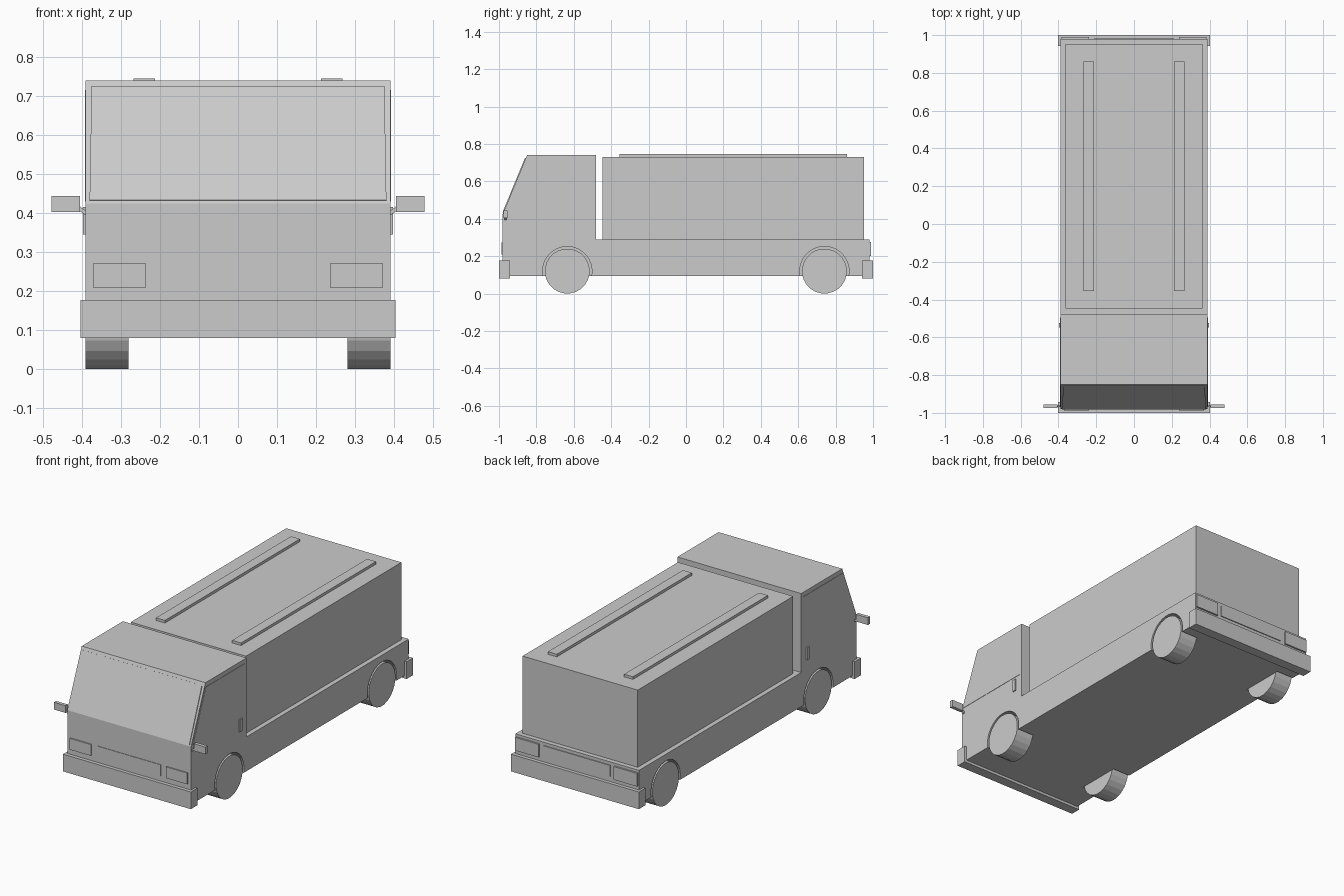
import bpy
import bmesh
import math
from mathutils import Vector

cube = bpy.data.objects.get("Cube")
if cube:
    bpy.data.objects.remove(cube, do_unlink=True)

paint = bpy.data.materials.new("plain grey")
paint.use_nodes = True
GREY = (0.6, 0.6, 0.6, 1)
paint.diffuse_color = GREY
paint.node_tree.nodes["Principled BSDF"].inputs["Base Color"].default_value = GREY


def finish(name, bm):
    bmesh.ops.recalc_face_normals(bm, faces=bm.faces)
    mesh = bpy.data.meshes.new(name)
    bm.to_mesh(mesh)
    bm.free()
    mesh.materials.append(paint)
    obj = bpy.data.objects.new(name, mesh)
    bpy.context.collection.objects.link(obj)
    return obj


def box(name, x, y, z):
    bm = bmesh.new()
    bmesh.ops.create_cube(bm, size=1)
    for v in bm.verts:
        v.co = [lo + (c + 0.5) * (hi - lo) for c, (lo, hi) in zip(v.co, (x, y, z))]
    return finish(name, bm)


def prism(name, points, depth):
    """Extrude a flat polygon along the depth vector."""
    bm = bmesh.new()
    face = bm.faces.new([bm.verts.new(p) for p in points])
    new = bmesh.ops.extrude_face_region(bm, geom=[face])["geom"]
    bmesh.ops.translate(bm, vec=Vector(depth), verts=[e for e in new if isinstance(e, bmesh.types.BMVert)])
    return finish(name, bm)


def disc(name, x0, x1, y, radius, sides):
    ring = [(x0, y + radius * math.cos(a), 0.12 + radius * math.sin(a))
            for a in (math.tau * (i + 0.5) / sides for i in range(sides))]
    return prism(name, ring, (x1 - x0, 0, 0))


def span(side, a, b):
    return tuple(sorted((side * a, side * b)))


# Cab and chassis in one side profile
W = 0.39
profile = [(-0.98, 0.095), (-0.98, 0.425), (-0.85, 0.74), (-0.48, 0.74),
           (-0.48, 0.29), (0.98, 0.29), (0.98, 0.095)]
body = prism("cab_and_chassis", [(-W, y, z) for y, z in profile], (2 * W, 0, 0))

# Wheels with cut arches
for side, label in ((1, "left"), (-1, "right")):
    for y, end in ((-0.635, "front"), (0.74, "rear")):
        cutter = disc("arch_cutter", side * 0.28, side * 0.45, y, 0.132, 32)
        cutter.hide_render = True
        cutter.hide_set(True)
        cut = body.modifiers.new("arch", "BOOLEAN")
        cut.object = cutter
        cut.solver = "EXACT"
        wheel = disc(f"{end}_{label}_wheel", side * 0.28, side * 0.39, y, 0.12, 24)

# Cargo box and roof rails
box("cargo_box", (-0.363, 0.363), (-0.447, 0.953), (0.285, 0.73))
for side, label in ((1, "left"), (-1, "right")):
    box(f"{label}_roof_rail", span(side, 0.212, 0.268), (-0.355, 0.86), (0.725, 0.745))

# Windscreen plate lying on the slope
low, high = Vector((0, -0.977, 0.432)), Vector((0, -0.857, 0.723))
prism("windscreen", [low + Vector((-0.38, 0, 0)), low + Vector((0.38, 0, 0)),
                     high + Vector((0.375, 0, 0)), high + Vector((-0.375, 0, 0))],
      (0, -0.004, 0.002))

for side, label in ((1, "left"), (-1, "right")):
    # Side window, door handle and mirror
    window = [(-0.965, 0.43), (-0.85, 0.715), (-0.495, 0.715), (-0.495, 0.43)]
    prism(f"{label}_window", [(side * W, y, z) for y, z in window], (side * 0.002, 0, 0))
    box(f"{label}_door_handle", span(side, 0.385, 0.397), (-0.547, -0.525), (0.345, 0.415))
    box(f"{label}_mirror", span(side, 0.404, 0.478), (-0.975, -0.955), (0.403, 0.444))
    arm = [(0.385, 0.39), (0.385, 0.403), (0.405, 0.417), (0.405, 0.405)]
    prism(f"{label}_mirror_arm", [(side * x, -0.97, z) for x, z in arm], (0, 0.01, 0))
    # Lamps
    box(f"{label}_headlight", span(side, 0.237, 0.37), (-0.987, -0.97), (0.208, 0.272))
    box(f"{label}_tail_light", span(side, 0.237, 0.385), (0.97, 0.99), (0.2, 0.275))

# Grille, rear panel and wraparound bumpers
box("grille", (-0.2, 0.2), (-0.983, -0.97), (0.208, 0.272))
box("rear_panel", (-0.21, 0.21), (0.97, 0.985), (0.208, 0.272))
box("front_bumper", (-0.403, 0.403), (-1, -0.942), (0.08, 0.178))
box("rear_bumper", (-0.403, 0.403), (0.942, 1), (0.08, 0.178))
